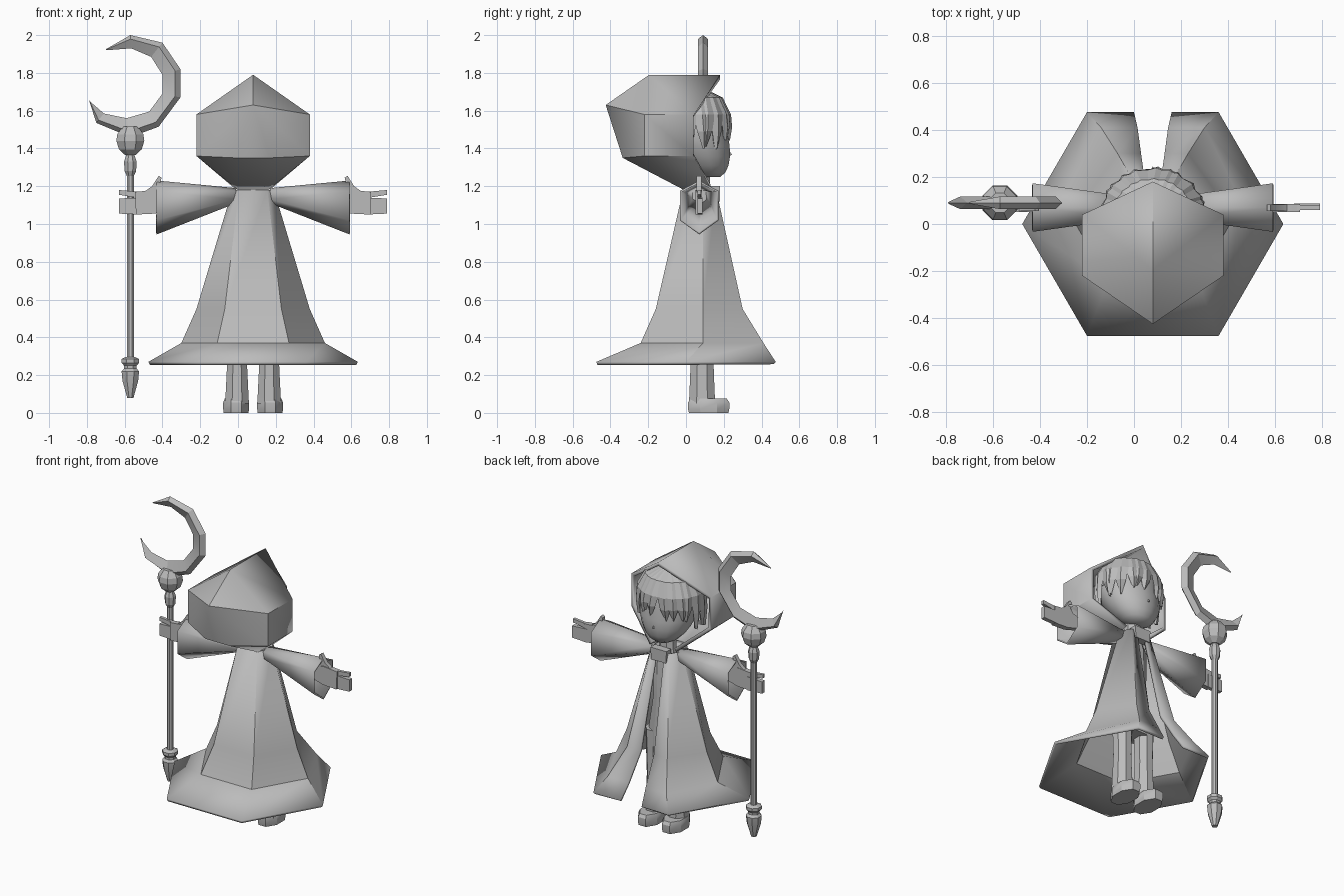
import bpy, bmesh, math, random
from mathutils import Vector

if "Cube" in bpy.data.objects:
    bpy.data.objects.remove(bpy.data.objects["Cube"])

random.seed(4)
CX = 0.08          # body centre line; the staff balances it on the left
grey = bpy.data.materials.new("plain grey")
grey.diffuse_color = (0.5, 0.5, 0.5, 1)
grey.use_nodes = True
grey.node_tree.nodes["Principled BSDF"].inputs["Base Color"].default_value = grey.diffuse_color


def build(name, verts, faces, dx=CX, angle=30, thick=0):
    me = bpy.data.meshes.new(name)
    me.from_pydata([(v[0] + dx, v[1], v[2]) for v in verts], [], faces)
    bm = bmesh.new()
    bm.from_mesh(me)
    bmesh.ops.recalc_face_normals(bm, faces=bm.faces)
    bm.to_mesh(me)
    bm.free()
    me.shade_smooth()
    me.set_sharp_from_angle(angle=math.radians(angle))
    me.materials.append(grey)
    ob = bpy.data.objects.new(name, me)
    bpy.context.collection.objects.link(ob)
    if thick:
        m = ob.modifiers.new("thickness", 'SOLIDIFY')
        m.thickness = thick
        m.offset = -1
    return ob


def loft(name, rings, closed=True, caps=True, **kw):
    n = len(rings[0])
    verts = [p for r in rings for p in r]
    faces = []
    for i in range(len(rings) - 1):
        for j in range(n if closed else n - 1):
            k = (j + 1) % n
            faces.append((i*n + j, i*n + k, (i+1)*n + k, (i+1)*n + j))
    if caps and closed:
        faces += [tuple(range(n)), tuple(range((len(rings) - 1)*n, len(rings)*n))]
    return build(name, verts, faces, **kw)


def oval(cx, cy, z, rx, ry, n=8):
    return [(cx + rx*math.cos(math.tau*(i + .5)/n), cy + ry*math.sin(math.tau*(i + .5)/n), z)
            for i in range(n)]


def plate(name, outline, y0, y1, sx=1):
    return loft(name, [[(sx*x, y, z) for x, z in outline] for y in (y0, y1)])


# Hood: open pointed shell, swept back to a tip, funnelled into the neck
half = [(.10, .13, 1.19), (.30, .04, 1.36), (.30, .04, 1.58),
        (.08, -.01, 1.18), (.30, -.22, 1.36), (.30, -.22, 1.58), (.09, -.335, 1.35)]
hood = half + [(-x, y, z) for x, y, z in half] + [(0, .18, 1.79), (0, -.195, 1.79), (0, -.425, 1.63)]
side = [(0, 1, 4, 3), (1, 2, 5, 4), (2, 14, 15, 5), (5, 15, 16), (4, 5, 16), (4, 16, 6), (3, 4, 6)]
mirror = [tuple(i + 7 if i < 7 else i for i in f) for f in side]
build("hood", hood, side + mirror + [(6, 16, 13), (3, 6, 13, 10)], angle=40, thick=.025)

# Cloak: six-sided, flared hem, open down the front (+y)
levels = [(1.18, (.03, .16), (.07, .16), (.11, .09), (.075, -.015)),
          (.55, (.05, .30), (.15, .30), (.30, .09), (.15, -.16)),
          (.37, (.065, .41), (.22, .41), (.38, .09), (.19, -.24)),
          (.27, (.08, .475), (.28, .475), (.555, 0), (.28, -.475))]
loft("cloak", [[(x, y, z) for x, y in p] + [(-x, y, z) for x, y in reversed(p)]
               for z, *p in levels], closed=False, thick=.018)

# Collar clasp
plate("collar_clasp", [(-.055, 1.12), (.055, 1.12), (.06, 1.2), (-.06, 1.2)], .13, .18)

# Inner body and neck
loft("torso", [oval(0, .08, z, rx, ry) for z, rx, ry in
               [(.48, .13, .08), (.62, .13, .085), (.85, .095, .07), (1.08, .1, .065),
                (1.16, .06, .05), (1.3, .05, .05)]])

for s, tag in ((-1, "left"), (1, "right")):
    # Sleeve: hexagonal bell
    rings = []
    for x, top, hi, lo, bot, w in [(.09, 1.19, 1.175, 1.13, 1.11, .045),
                                   (.51, 1.23, 1.175, 1.02, .945, .103)]:
        rings.append([(s*x, .07 + a*w, z) for a, z in
                      [(0, top), (1, hi), (1, lo), (0, bot), (-1, lo), (-1, hi)]])
    loft("sleeve_" + tag, rings, caps=False, thick=.012)
    # Hand: palm, grouped fingers, index finger and thumb
    plate("palm_" + tag, [(.40, 1.09), (.52, 1.055), (.62, 1.05), (.625, 1.17), (.52, 1.18), (.40, 1.15)],
          .05, .085, s)
    plate("fingers_" + tag, [(.60, 1.05), (.71, 1.055), (.71, 1.135), (.60, 1.14)], .06, .088, s)
    plate("index_finger_" + tag, [(.59, 1.135), (.71, 1.155), (.71, 1.18), (.60, 1.17)], .06, .08, s)
    plate("thumb_" + tag, [(.46, 1.15), (.54, 1.15), (.57, 1.175), (.535, 1.2), (.50, 1.255), (.485, 1.245),
                           (.495, 1.2)], .055, .082, s)
    # Leg and boot
    loft("leg_" + tag, [oval(s*.085, .085, z, rx, ry) for z, rx, ry in
                        [(.62, .065, .07), (.3, .055, .065), (.2, .06, .068), (.05, .068, .075)]])
    loft("boot_" + tag, [oval(s*.09, .12, z, .074*k, .118*k) for z, k in
                         [(0, .96), (.02, 1), (.055, 1), (.075, .88)]])

# Head: smooth oval with the chin drawn forward
rings = []
for i in range(1, 12):
    t = math.pi*i/12
    z = math.cos(t)
    r = math.sin(t)**.85
    low = max(0, -z)
    rings.append(oval(0, .045 + .09*low, 1.475 + .235*z, .195*r*(1 - .12*low), .178*r*(1 - .15*low), 16))
loft("head", rings, angle=60)
build("nose", [(-.018, .21, 1.36), (.018, .21, 1.36), (0, .245, 1.365), (0, .215, 1.41)],
      [(0, 1, 2), (1, 3, 2), (3, 0, 2), (0, 3, 1)])

# Hair: faceted cap with tapering locks around the face
loft("hair_cap", [oval(0, .03, z, r, r*.9, 12) for z, r in
                  [(1.50, .2), (1.6, .195), (1.67, .145), (1.715, .05)]])
for i in range(15):
    a = math.radians(-112 + 16*i)
    wide = abs(a)/2
    end = 1.46 - .12*min(1, wide) + random.uniform(-.03, .03)
    lean = random.uniform(-.15, .15)
    rings = []
    for k, (r, z, w) in enumerate([(.05, 1.715, .025), (.155, 1.67, .045), (.205, 1.58, .045),
                                   (.212, (1.58 + end)/2, .032), (.2, end, .004)]):
        b = a + lean*k/4
        out = Vector((math.sin(b), math.cos(b)*.9, 0))
        tan = Vector((math.cos(b), -math.sin(b), 0))
        c = Vector((0, .04, z)) + out*r
        rings.append([c - tan*w, c + out*.016, c + tan*w, c - out*.012])
    loft("hair_lock", rings, angle=15)

# Staff: turned octagonal parts
SX, SY = -.57, .09


def turned(name, profile, n=8):
    loft(name, [oval(SX, SY, z, r, r, n) for z, r in profile], dx=0, angle=20)


turned("staff_shaft", [(.25, .02), (1.4, .02)])
turned("staff_foot", [(.08, .018), (.17, .045), (.22, .05), (.235, .036), (.25, .036),
                      (.265, .05), (.285, .05), (.295, .03)])
turned("staff_bead", [(1.25, .018), (1.28, .033), (1.33, .036), (1.37, .022)])
turned("staff_orb", [(1.365, .03), (1.395, .065), (1.44, .08), (1.475, .075), (1.515, .045)])

# Crescent: diamond section swept between outer and inner outlines
outer = [(-.70, 1.925), (-.57, 2.0), (-.40, 1.96), (-.305, 1.82), (-.305, 1.67), (-.42, 1.515),
         (-.57, 1.46), (-.75, 1.535), (-.79, 1.66)]
inner = [(-.695, 1.92), (-.565, 1.93), (-.46, 1.885), (-.40, 1.79), (-.40, 1.69), (-.47, 1.595),
         (-.59, 1.56), (-.71, 1.585), (-.785, 1.65)]
rings = []
for i, ((ox, oz), (ix, iz)) in enumerate(zip(outer, inner)):
    d = .004 if i in (0, 8) else .027
    mx, mz = ox*.7 + ix*.3, oz*.7 + iz*.3
    rings.append([(ox, SY, oz), (mx, SY + d, mz), (ix, SY, iz), (mx, SY - d, mz)])
loft("staff_crescent", rings, dx=0, angle=15)
